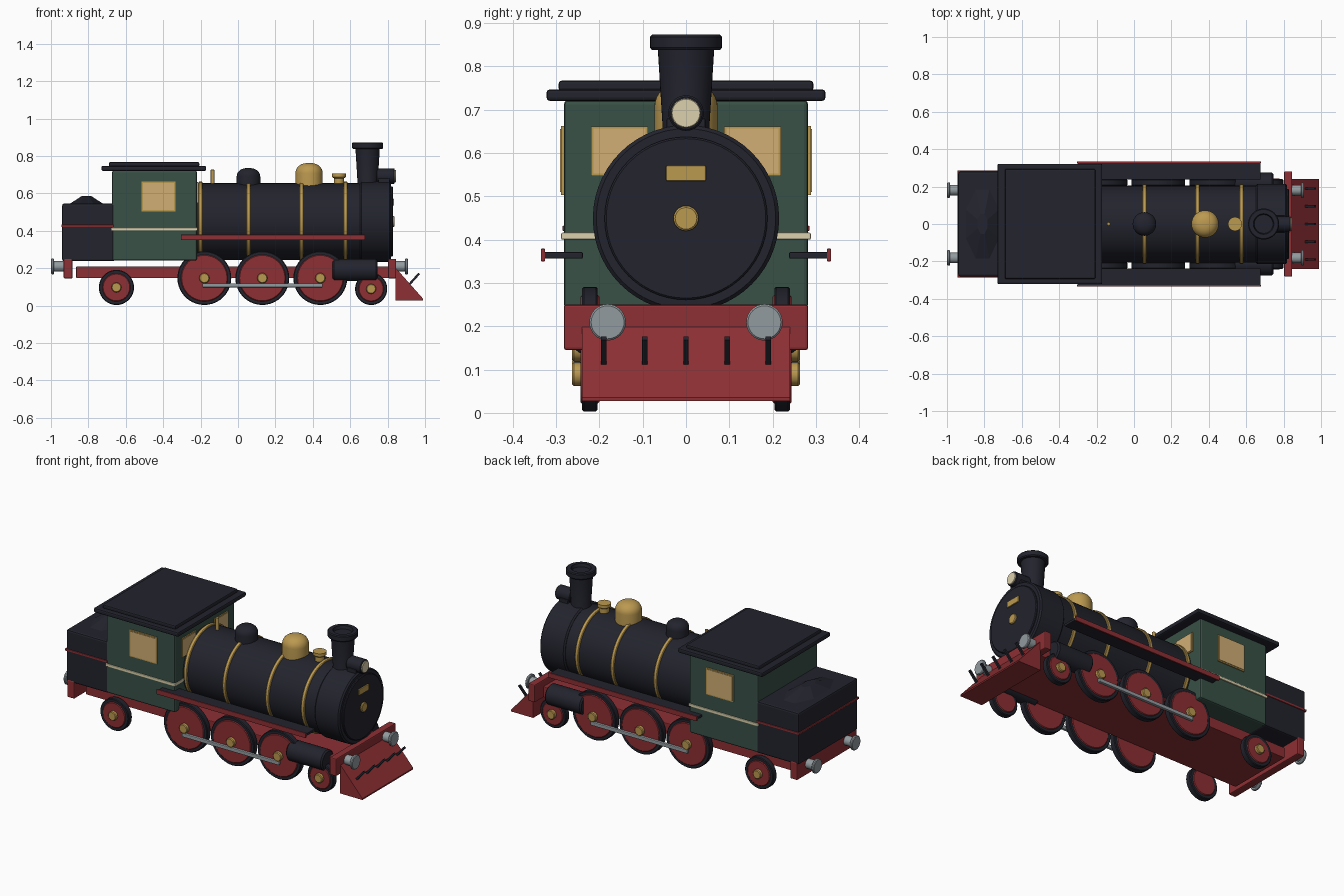
import bpy, bmesh, math
from mathutils import Matrix, Vector

if "Cube" in bpy.data.objects:
    bpy.data.objects.remove(bpy.data.objects["Cube"])


def material(name, rgb):
    m = bpy.data.materials.new(name)
    m.diffuse_color = (*rgb, 1)
    m.use_nodes = True
    m.node_tree.nodes["Principled BSDF"].inputs["Base Color"].default_value = m.diffuse_color
    return m


BLACK = material("black", (0.016, 0.017, 0.026))
GREEN = material("green", (0.040, 0.082, 0.063))
RED = material("red", (0.27, 0.029, 0.034))
GOLD = material("brass", (0.50, 0.32, 0.08))
TAN = material("window tan", (0.64, 0.43, 0.18))
CREAM = material("cream", (0.72, 0.64, 0.42))
GREY = material("steel grey", (0.29, 0.33, 0.35))


def finish(name, bm, mat, smooth=True):
    bmesh.ops.recalc_face_normals(bm, faces=bm.faces[:])
    me = bpy.data.meshes.new(name)
    bm.to_mesh(me)
    bm.free()
    me.materials.append(mat)
    ob = bpy.data.objects.new(name, me)
    bpy.context.collection.objects.link(ob)
    if smooth:
        bpy.ops.object.select_all(action='DESELECT')
        bpy.context.view_layer.objects.active = ob
        ob.select_set(True)
        bpy.ops.object.shade_smooth_by_angle(angle=math.radians(35))
    return ob


def box(name, x, y, z, mat, bevel=0.0, tilt=0.0):
    """Box from (min, max) ranges, optionally bevelled and tilted about y."""
    lo, hi = Vector((x[0], y[0], z[0])), Vector((x[1], y[1], z[1]))
    bm = bmesh.new()
    size = hi - lo
    bmesh.ops.create_cube(bm, size=1, matrix=Matrix.Diagonal((*[abs(s) for s in size], 1)))
    if bevel:
        bmesh.ops.bevel(bm, geom=bm.edges[:], offset=bevel, segments=2, profile=0.5, affect='EDGES')
    bmesh.ops.transform(bm, verts=bm.verts[:],
                        matrix=Matrix.Translation((lo + hi) / 2) @ Matrix.Rotation(tilt, 4, 'Y'))
    return finish(name, bm, mat, False)


def lathe(name, profile, axis, loc, mat, n=40):
    """Spin (radius, height) points about an axis and close both ends."""
    bm = bmesh.new()
    rings = []
    for r, h in profile:
        ring = []
        for i in range(n):
            a = 2 * math.pi * i / n
            c, s = r * math.cos(a), r * math.sin(a)
            p = {'X': (h, c, s), 'Y': (s, h, c), 'Z': (c, s, h)}[axis]
            ring.append(bm.verts.new(Vector(p) + Vector(loc)))
        rings.append(ring)
    for a, b in zip(rings, rings[1:]):
        for i in range(n):
            j = (i + 1) % n
            bm.faces.new((a[i], a[j], b[j], b[i]))
    bm.faces.new(rings[0])
    bm.faces.new(rings[-1])
    return finish(name, bm, mat)


def disc(name, r, h0, h1, axis, loc, mat, n=40, b=0.004):
    """Cylinder with small chamfers."""
    d = b if h1 > h0 else -b
    return lathe(name, [(r - b, h0), (r, h0 + d), (r, h1 - d), (r - b, h1)], axis, loc, mat, n)


def dome(name, r, x, z0, z1, round_h, mat):
    """Upright drum with a rounded crown."""
    pts = [(r, z0)]
    for i in range(8):
        a = math.pi / 2 * i / 8
        pts.append((r * math.cos(a) ** 0.8, z1 - round_h + round_h * math.sin(a)))
    lathe(name, pts + [(0.004, z1)], 'Z', (x, 0, 0), mat)


# Boiler, smokebox and bands
AX = (0, 0, 0.449)
disc("boiler", 0.205, -0.24, 0.68, 'X', AX, BLACK, 56)
disc("smokebox", 0.215, 0.653, 0.818, 'X', AX, BLACK, 56, 0.008)
disc("smokebox_door", 0.188, 0.81, 0.828, 'X', AX, BLACK, 56)
disc("door_knob", 0.029, 0.82, 0.838, 'X', AX, GOLD, 24)
box("front_plate", (0.82, 0.835), (-0.046, 0.046), (0.535, 0.571), GOLD, 0.003)
for x in (-0.2, 0.056, 0.34, 0.575):
    disc("boiler_band", 0.213, x - 0.011, x + 0.011, 'X', AX, GOLD, 56, 0.003)

# Boiler top fittings
lathe("chimney", [(0.062, 0.63), (0.054, 0.66), (0.065, 0.838), (0.079, 0.838), (0.083, 0.843),
                  (0.083, 0.868), (0.078, 0.873), (0.055, 0.873), (0.05, 0.855)],
      'Z', (0.693, 0, 0), BLACK)
disc("headlamp", 0.041, 0.74, 0.838, 'X', (0, 0, 0.692), BLACK, 32)
box("headlamp_bracket", (0.75, 0.81), (-0.045, 0.045), (0.63, 0.68), BLACK, 0.004)
disc("headlamp_lens", 0.034, 0.83, 0.844, 'X', (0, 0, 0.692), CREAM, 32, 0.002)
dome("steam_dome", 0.063, 0.056, 0.62, 0.735, 0.045, BLACK)
dome("sand_dome", 0.073, 0.38, 0.62, 0.762, 0.055, GOLD)
lathe("safety_valve", [(0.027, 0.63), (0.027, 0.68), (0.037, 0.688), (0.037, 0.706), (0.028, 0.706)],
      'Z', (0.54, 0, 0), GOLD, 24)
disc("whistle", 0.010, 0.63, 0.727, 'Z', (-0.136, 0, 0), GOLD, 16, 0.002)

# Cab with roof, windows and waist stripe
box("cab", (-0.673, -0.22), (-0.282, 0.282), (0.24, 0.722), GREEN, 0.010)
box("roof_lower", (-0.73, -0.17), (-0.322, 0.322), (0.72, 0.747), BLACK, 0.008)
box("roof_upper", (-0.69, -0.207), (-0.294, 0.294), (0.743, 0.767), BLACK, 0.007)
box("cab_stripe", (-0.677, -0.216), (-0.288, 0.288), (0.400, 0.416), CREAM, 0.003)
for s in (-1, 1):
    box("side_window_frame", (-0.515, -0.335), (s * 0.278, s * 0.288), (0.503, 0.662), GOLD)
    box("side_window", (-0.508, -0.342), (s * 0.280, s * 0.291), (0.510, 0.655), TAN)
    for x, d in ((-0.22, 1), (-0.673, -1)):
        if d > 0:
            box("front_window_frame", (x - 0.004, x + 0.005), (s * 0.088, s * 0.219), (0.547, 0.661), GOLD)
            box("front_window", (x - 0.002, x + 0.008), (s * 0.093, s * 0.214), (0.552, 0.656), TAN)

# Bunker with coal heap
box("bunker", (-0.94, -0.66), (-0.28, 0.28), (0.237, 0.545), BLACK, 0.010)
box("bunker_stripe", (-0.945, -0.665), (-0.285, 0.285), (0.420, 0.432), RED, 0.002)
bm = bmesh.new()
bmesh.ops.create_cone(bm, cap_ends=True, segments=8, radius1=1, radius2=0.25, depth=1,
                      matrix=Matrix.Translation((-0.81, 0, 0.56)) @ Matrix.Diagonal((0.112, 0.235, 0.05, 1))
                      @ Matrix.Rotation(math.pi / 8, 4, 'Z'))
finish("coal_heap", bm, BLACK, False)

# Main frame and buffer beams
box("main_frame", (-0.865, 0.82), (-0.2, 0.2), (0.147, 0.21), RED, 0.004)
for name, x in (("front_beam", (0.803, 0.846)), ("rear_beam", (-0.932, -0.885))):
    box(name, x, (-0.282, 0.282), (0.145, 0.25), RED, 0.006)

# Buffers at both ends
for s in (-1, 1):
    for x, d in ((0.84, 1), (-0.93, -1)):
        loc = (x, s * 0.181, 0.209)
        disc("buffer_stem", 0.028, 0, d * 0.06, 'X', loc, GREY, 24)
        disc("buffer_head", 0.042, d * 0.053, d * 0.069, 'X', loc, GREY, 32)

# Wedge-shaped track guard with bars
bm = bmesh.new()
wedge = [(0.842, 0.028), (0.99, 0.028), (0.99, 0.036), (0.846, 0.198), (0.842, 0.198)]
face = bm.faces.new([bm.verts.new((x, -0.24, z)) for x, z in wedge])
ext = bmesh.ops.extrude_face_region(bm, geom=[face])
bmesh.ops.translate(bm, vec=(0, 0.48, 0), verts=[v for v in ext["geom"] if isinstance(v, bmesh.types.BMVert)])
finish("track_guard", bm, RED, False)
for i in range(-2, 3):
    y = i * 0.095
    box("guard_bar", (0.937, 0.949), (y - 0.006, y + 0.006), (0.104, 0.182), BLACK, 0, math.radians(42))


def wheel(name, x, r, rim, side, hub):
    loc = (x, 0, r + 0.003)
    disc(name + "_tyre", r, side * 0.204, side * 0.240, 'Y', loc, BLACK, 40)
    disc(name + "_disc", r - rim, side * 0.200, side * 0.244, 'Y', loc, RED, 40)
    disc(name + "_hub", hub, side * 0.235, side * 0.263, 'Y', loc, GOLD, 12)


# Running gear on both sides
for s in (-1, 1):
    for x in (-0.18, 0.13, 0.44):
        wheel("driving_wheel", x, 0.144, 0.019, s, 0.028)
    wheel("leading_wheel", 0.712, 0.086, 0.018, s, 0.027)
    wheel("trailing_wheel", -0.65, 0.094, 0.019, s, 0.027)
    box("coupling_rod", (-0.19, 0.452), (s * 0.243, s * 0.260), (0.097, 0.119), GREY, 0.004)
    disc("steam_cylinder", 0.060, 0.505, 0.745, 'X', (0, s * 0.215, 0.19), BLACK, 32, 0.008)
    box("running_board", (-0.303, 0.677), (s * 0.238, s * 0.328), (0.356, 0.371), BLACK, 0.003)
    box("running_board_edge", (-0.305, 0.68), (s * 0.325, s * 0.335), (0.350, 0.379), RED, 0.002)
